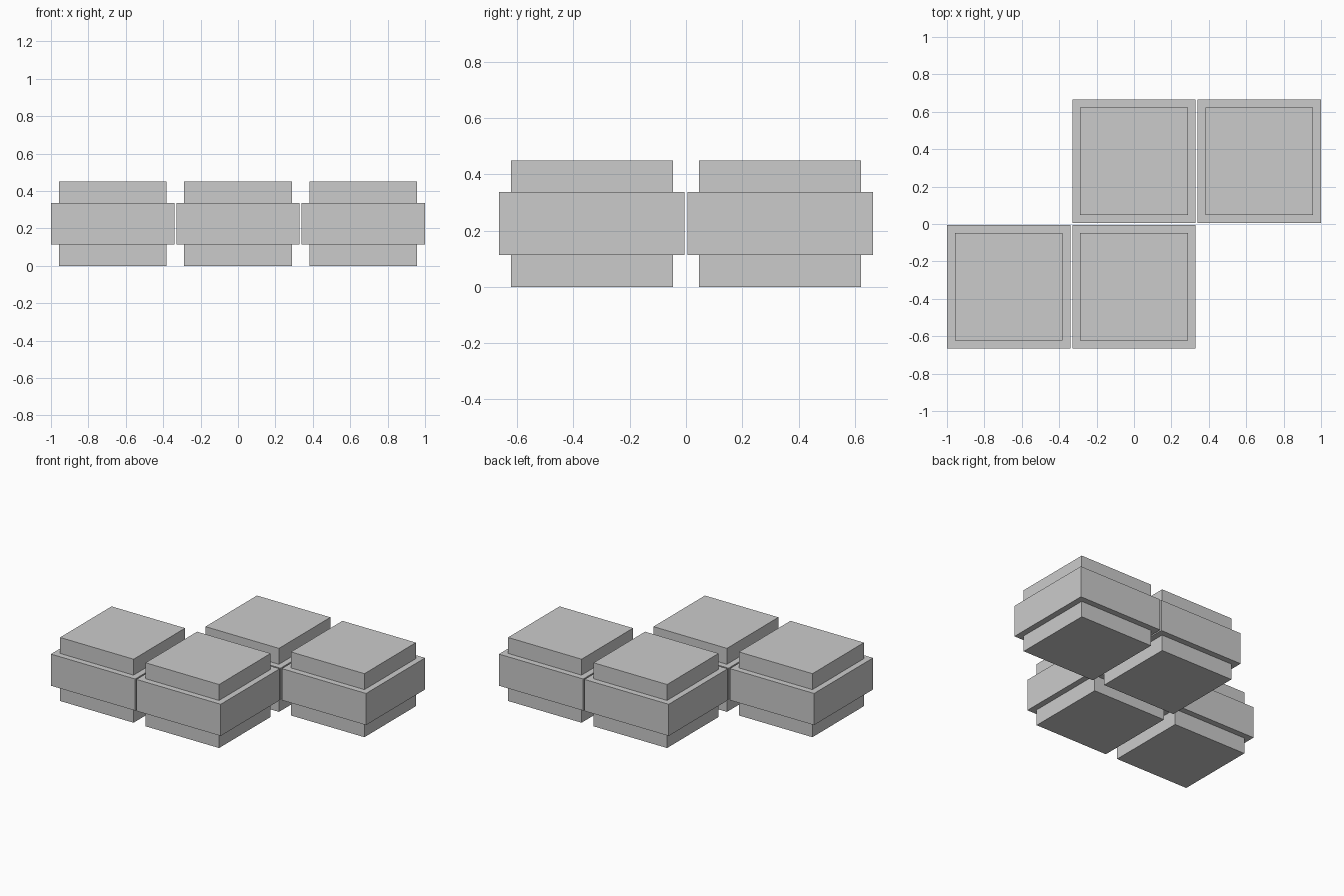
import bpy
import bmesh
from mathutils import Matrix

if "Cube" in bpy.data.objects:
    bpy.data.objects.remove(bpy.data.objects["Cube"], do_unlink=True)

STEP = 0.67           # spacing between block centres
WIDE, NARROW = 0.33, 0.288   # half widths of the band and of the core
LEVELS = [(NARROW, 0), (NARROW, 0.113), (WIDE, 0.113),
          (WIDE, 0.337), (NARROW, 0.337), (NARROW, 0.45)]

# One plain grey for everything
grey = bpy.data.materials.new("plain_grey")
grey.use_nodes = True
colour = (0.6, 0.6, 0.6, 1)
grey.diffuse_color = colour
grey.node_tree.nodes["Principled BSDF"].inputs["Base Color"].default_value = colour


def stepped_block_mesh():
    """Square core with a wider band round its middle, as stacked rings."""
    bm = bmesh.new()
    rings = []
    for r, z in LEVELS:
        rings.append([bm.verts.new((sx * r, sy * r, z))
                      for sx, sy in ((-1, -1), (1, -1), (1, 1), (-1, 1))])
    for low, high in zip(rings, rings[1:]):
        for i in range(4):
            j = (i + 1) % 4
            bm.faces.new((low[i], low[j], high[j], high[i]))
    bm.faces.new(rings[0][::-1])
    bm.faces.new(rings[-1])
    bmesh.ops.recalc_face_normals(bm, faces=bm.faces)
    mesh = bpy.data.meshes.new("stepped_block")
    bm.to_mesh(mesh)
    bm.free()
    mesh.materials.append(grey)
    return mesh


# Four blocks in a zigzag: two in the front row, two in the back row
mesh = stepped_block_mesh()
blocks = {
    "front_right_block": (-1, -0.5),
    "front_middle_block": (0, -0.5),
    "back_middle_block": (0, 0.5),
    "back_left_block": (1, 0.5),
}
for name, (col, row) in blocks.items():
    block = bpy.data.objects.new(name, mesh)
    block.matrix_world = Matrix.Translation((col * STEP, row * STEP, 0))
    bpy.context.collection.objects.link(block)
